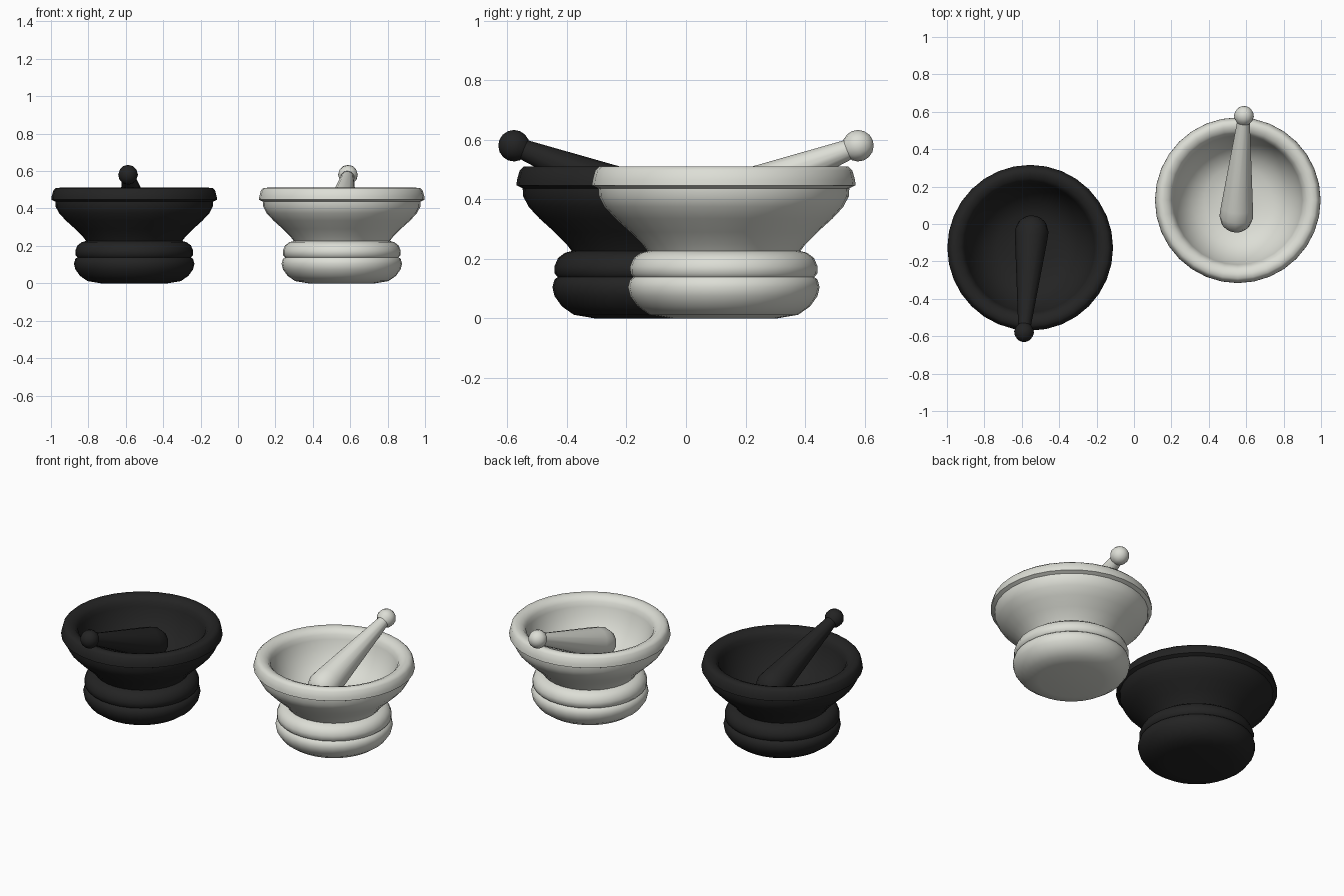
import bpy
import math
from mathutils import Vector

old = bpy.data.objects.get("Cube")
if old:
    bpy.data.objects.remove(old)


def make_material(name, color):
    mat = bpy.data.materials.new(name)
    mat.use_nodes = True
    mat.diffuse_color = color
    mat.node_tree.nodes["Principled BSDF"].inputs["Base Color"].default_value = color
    return mat


def lathe(name, profile, sides, mat, angle):
    """Revolve (radius, height) points around z; end points lie on the axis."""
    verts, rings, faces = [], [], []
    for r, z in profile:
        n = 1 if r == 0 else sides
        rings.append([len(verts) + i for i in range(n)])
        for i in range(n):
            a = math.tau * i / sides
            verts.append((r * math.cos(a), r * math.sin(a), z))
    for low, high in zip(rings, rings[1:]):
        for i in range(sides):
            j = (i + 1) % sides
            if len(low) == 1:
                faces.append((low[0], high[j], high[i]))
            elif len(high) == 1:
                faces.append((low[i], low[j], high[0]))
            else:
                faces.append((low[i], low[j], high[j], high[i]))
    mesh = bpy.data.meshes.new(name)
    mesh.from_pydata(verts, [], faces)
    mesh.materials.append(mat)
    obj = bpy.data.objects.new(name, mesh)
    bpy.context.collection.objects.link(obj)
    bpy.ops.object.select_all(action="DESELECT")
    obj.select_set(True)
    bpy.context.view_layer.objects.active = obj
    bpy.ops.object.shade_smooth_by_angle(angle=math.radians(angle))
    return obj


# Mortar outline: base, two rings, waist, flare, rim, then the hollow
mortar_profile = [
    (0, 0), (.18, 0), (.25, .012), (.29, .04), (.315, .075), (.322, .105),
    (.315, .13), (.304, .139), (.314, .15), (.315, .175), (.303, .203),
    (.28, .22), (.257, .226), (.275, .25), (.315, .29), (.365, .335),
    (.402, .375), (.42, .41), (.422, .437), (.443, .447), (.441, .465),
    (.432, .497), (.418, .51), (.395, .511), (.37, .502), (.352, .482),
    (.345, .455), (.328, .405), (.295, .345), (.245, .29), (.18, .258),
    (.1, .246), (0, .243)]

# Pestle outline: rounded head, tapering handle (height runs along the handle)
pestle_length = 0.6
head = [(0, -.06), (.045, -.055), (.075, -.03), (.09, .015), (.086, .07)]
neck = [(.034, pestle_length - .035)]

# Round knob closing the handle
knob = [(.053 * math.sin(t), pestle_length - .053 * math.cos(t))
        for t in (math.pi * k / 8 for k in range(2, 8))]
pestle_profile = head + neck + knob + [(0, pestle_length + .053)]

white = make_material("white_marble", (.72, .73, .67, 1))
black = make_material("black_marble", (.017, .017, .017, 1))

# The second set is the first one turned half way round
for label, mat, s in (("white", white, 1), ("black", black, -1)):
    mortar = lathe(label + "_mortar", mortar_profile, 32, mat, 45)
    mortar.location = (.555 * s, .127 * s, 0)

    top = Vector((.588 * s, .578 * s, .58))
    foot = Vector((.546 * s, .03 * s, .36))
    axis = (top - foot).normalized()
    pestle = lathe(label + "_pestle", pestle_profile, 12, mat, 60)
    pestle.rotation_euler = axis.to_track_quat("Z", "Y").to_euler()
    pestle.location = top - axis * pestle_length
